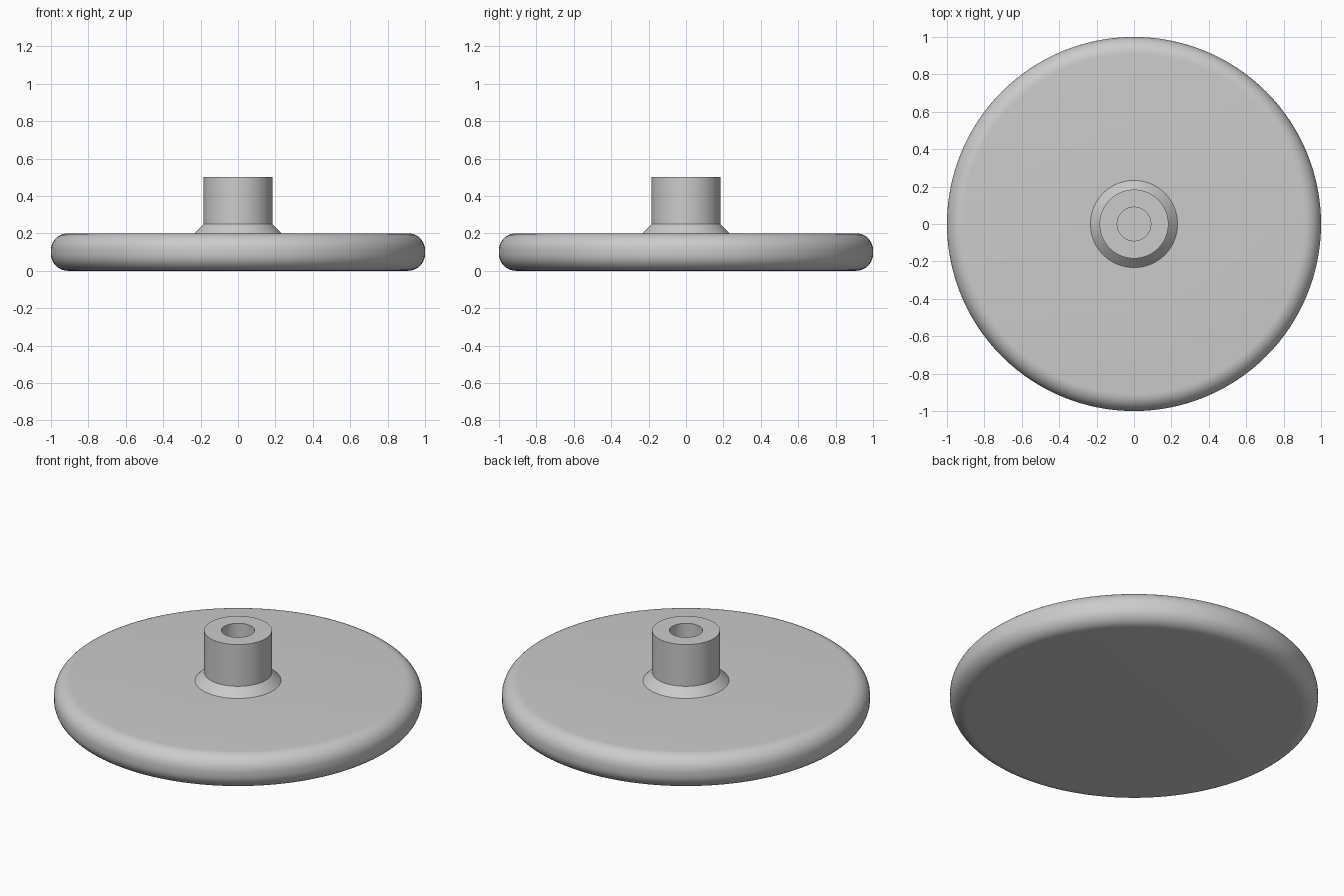
import bpy, bmesh, math

cube = bpy.data.objects.get("Cube")
if cube:
    bpy.data.objects.remove(cube, do_unlink=True)

SEGMENTS = 128
DISC_R, DISC_H, ROUND = 1.0, 0.2, 0.09
COLLAR_R, COLLAR_TOP = 0.233, 0.25
HUB_R, HUB_TOP = 0.184, 0.5
BORE_R, BORE_FLOOR = 0.09, 0.2

grey = bpy.data.materials.new("plain grey")
grey.use_nodes = True
colour = (0.6, 0.6, 0.6, 1)
grey.diffuse_color = colour
grey.node_tree.nodes["Principled BSDF"].inputs["Base Color"].default_value = colour


def arc(cx, cz, start, end, steps=10):
    angles = [math.radians(start + (end - start) * i / steps) for i in range(steps + 1)]
    return [(cx + ROUND * math.cos(a), cz + ROUND * math.sin(a)) for a in angles]


def lathe(name, profile):
    """Revolve a radius/height profile around the z axis."""
    bm = bmesh.new()
    verts = [bm.verts.new((r, 0, z)) for r, z in profile]
    edges = [bm.edges.new(pair) for pair in zip(verts, verts[1:])]
    bmesh.ops.spin(bm, geom=verts + edges, cent=(0, 0, 0), axis=(0, 0, 1),
                   angle=math.tau, steps=SEGMENTS, use_merge=True)
    bmesh.ops.remove_doubles(bm, verts=bm.verts, dist=1e-5)
    bmesh.ops.recalc_face_normals(bm, faces=bm.faces)
    mesh = bpy.data.meshes.new(name)
    bm.to_mesh(mesh)
    bm.free()
    mesh.materials.append(grey)
    obj = bpy.data.objects.new(name, mesh)
    bpy.context.collection.objects.link(obj)
    bpy.ops.object.select_all(action="DESELECT")
    obj.select_set(True)
    bpy.context.view_layer.objects.active = obj
    bpy.ops.object.shade_smooth_by_angle(angle=math.radians(30))
    return obj


# Rounded disc, chamfered collar and hollow hub in one closed profile
edge_x = DISC_R - ROUND
profile = [(0, 0)]
profile += arc(edge_x, ROUND, -90, 0)
profile += arc(edge_x, DISC_H - ROUND, 0, 90)
profile += [(COLLAR_R, DISC_H), (HUB_R, COLLAR_TOP), (HUB_R, HUB_TOP),
            (BORE_R, HUB_TOP), (BORE_R, BORE_FLOOR), (0, BORE_FLOOR)]
lathe("disc_with_hub", profile)
